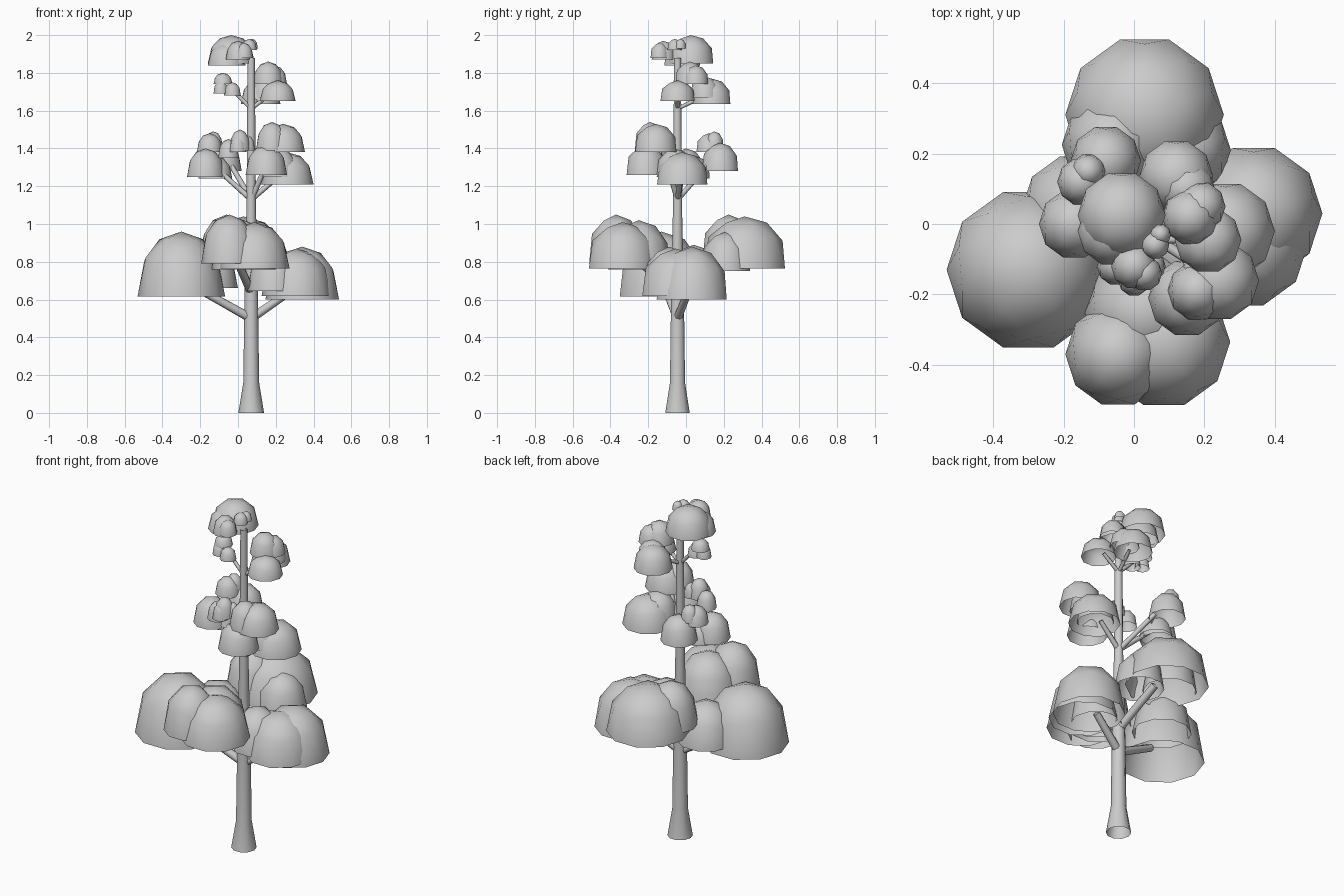
import bpy, bmesh, math
from mathutils import Vector, Matrix

if "Cube" in bpy.data.objects:
    bpy.data.objects.remove(bpy.data.objects["Cube"], do_unlink=True)

grey = bpy.data.materials.new("plain_grey")
grey.use_nodes = True
grey.diffuse_color = (0.6, 0.6, 0.6, 1)
grey.node_tree.nodes["Principled BSDF"].inputs["Base Color"].default_value = grey.diffuse_color

TRUNK_X, TRUNK_Y = 0.07, -0.045


def finish(bm, name):
    """Turn a bmesh into a smooth grey object."""
    mesh = bpy.data.meshes.new(name)
    for face in bm.faces:
        face.smooth = True
    bm.to_mesh(mesh)
    bm.free()
    mesh.materials.append(grey)
    obj = bpy.data.objects.new(name, mesh)
    bpy.context.scene.collection.objects.link(obj)
    return obj


def tube(name, points, radii, sides=10):
    """Open tube with a ring of vertices at each path point."""
    bm = bmesh.new()
    points = [Vector(p) for p in points]
    turn = (points[-1] - points[0]).to_track_quat("Z", "Y")
    rings = []
    for point, radius in zip(points, radii):
        ring = []
        for i in range(sides):
            a = math.tau * i / sides
            offset = Vector((math.cos(a), math.sin(a), 0)) * radius
            ring.append(bm.verts.new(point + turn @ offset))
        rings.append(ring)
    for low, high in zip(rings, rings[1:]):
        for i in range(sides):
            j = (i + 1) % sides
            bm.faces.new((low[i], low[j], high[j], high[i]))
    return finish(bm, name)


def dome(name, x, y, radius, bottom, top):
    """Hollow half ball of leaves, open below, with full shoulders."""
    bm = bmesh.new()
    bmesh.ops.create_icosphere(bm, subdivisions=2, radius=1)
    below = [v for v in bm.verts if v.co.z < -0.01]
    bmesh.ops.delete(bm, geom=below, context="VERTS")
    bm.transform(Matrix.Rotation(math.radians(18), 4, "Z"))
    for v in bm.verts:
        height = max(v.co.z, 0) ** 0.78
        v.co = (x + v.co.x * radius, y + v.co.y * radius,
                bottom + height * (top - bottom))
    return finish(bm, name)


# Trunk with a flared foot
profile = [(0, 0.068), (0.16, 0.042), (0.6, 0.036), (1.1, 0.025), (1.88, 0.019)]
tube("trunk", [(TRUNK_X, TRUNK_Y, z) for z, r in profile], [r for z, r in profile])

# Foliage clusters: x, y, radius, bottom, top of each dome
lower = {
    "lower_right": [(-0.30, -0.13, 0.232, 0.615, 0.96), (-0.16, 0.04, 0.16, 0.66, 0.89)],
    "lower_front": [(-0.045, -0.37, 0.15, 0.79, 1.05), (0.085, -0.335, 0.188, 0.765, 1.01),
                    (0.03, -0.25, 0.17, 0.76, 1.02)],
    "lower_back": [(0.03, 0.31, 0.225, 0.765, 1.04), (-0.06, 0.225, 0.145, 0.80, 1.05),
                   (0.14, 0.21, 0.135, 0.75, 0.96)],
    "lower_left": [(0.34, 0.03, 0.195, 0.60, 0.88), (0.31, -0.055, 0.185, 0.62, 0.87),
                   (0.19, -0.09, 0.14, 0.645, 0.88)],
}
middle = {
    "middle_front": [(0.24, -0.16, 0.115, 1.38, 1.53), (0.15, -0.21, 0.11, 1.26, 1.42),
                     (0.18, -0.19, 0.085, 1.39, 1.54)],
    "middle_left": [(0.26, -0.02, 0.14, 1.21, 1.38), (0.22, -0.06, 0.1, 1.25, 1.40)],
    "middle_right": [(-0.17, 0.0, 0.1, 1.25, 1.40), (-0.12, 0.04, 0.09, 1.24, 1.36)],
    "middle_back": [(-0.08, 0.18, 0.1, 1.28, 1.43), (-0.15, 0.12, 0.068, 1.38, 1.48),
                    (-0.13, 0.15, 0.05, 1.40, 1.49)],
    "middle_tuft": [(0.01, -0.14, 0.055, 1.39, 1.50), (-0.05, -0.12, 0.055, 1.35, 1.45),
                    (0.05, -0.12, 0.04, 1.39, 1.47), (0.0, -0.16, 0.045, 1.38, 1.47)],
}
upper = {
    "upper_left": [(0.21, -0.045, 0.095, 1.65, 1.76), (0.16, 0.02, 0.08, 1.74, 1.86),
                   (0.19, 0.05, 0.07, 1.74, 1.84)],
    "upper_back": [(0.12, 0.135, 0.105, 1.635, 1.77), (0.15, 0.1, 0.08, 1.67, 1.78)],
    "upper_right": [(-0.09, -0.04, 0.04, 1.69, 1.76), (-0.08, -0.02, 0.05, 1.74, 1.80),
                    (-0.03, -0.05, 0.045, 1.68, 1.75)],
    "crown": [(-0.035, 0.025, 0.125, 1.85, 2.0), (-0.06, -0.02, 0.1, 1.84, 1.96),
              (0.0, -0.12, 0.065, 1.87, 1.97), (0.03, -0.14, 0.05, 1.88, 1.96),
              (0.06, -0.06, 0.04, 1.92, 1.98), (0.075, -0.03, 0.03, 1.93, 1.98)],
}

# Each tier of leaves, with the start height and thickness of its branches
for clusters, start, thickness in ((lower, 0.5, 0.024), (middle, 1.13, 0.015),
                                   (upper, 1.61, 0.011)):
    for cluster, domes in clusters.items():
        for number, values in enumerate(domes, start=1):
            dome(f"{cluster}_leaves_{number}", *values)
        if cluster in ("middle_tuft", "crown"):
            continue
        # Branch from the trunk into the first dome of the cluster
        x, y, radius, bottom, top = domes[0]
        raised = 0.14 if cluster in ("lower_front", "lower_back") else 0
        root = Vector((TRUNK_X, TRUNK_Y, start + raised))
        tip = root.lerp(Vector((x, y, 0)), 0.75)
        tip.z = bottom + 0.04
        tube(f"{cluster}_branch", [root, tip], [thickness, thickness * 0.85], 8)
